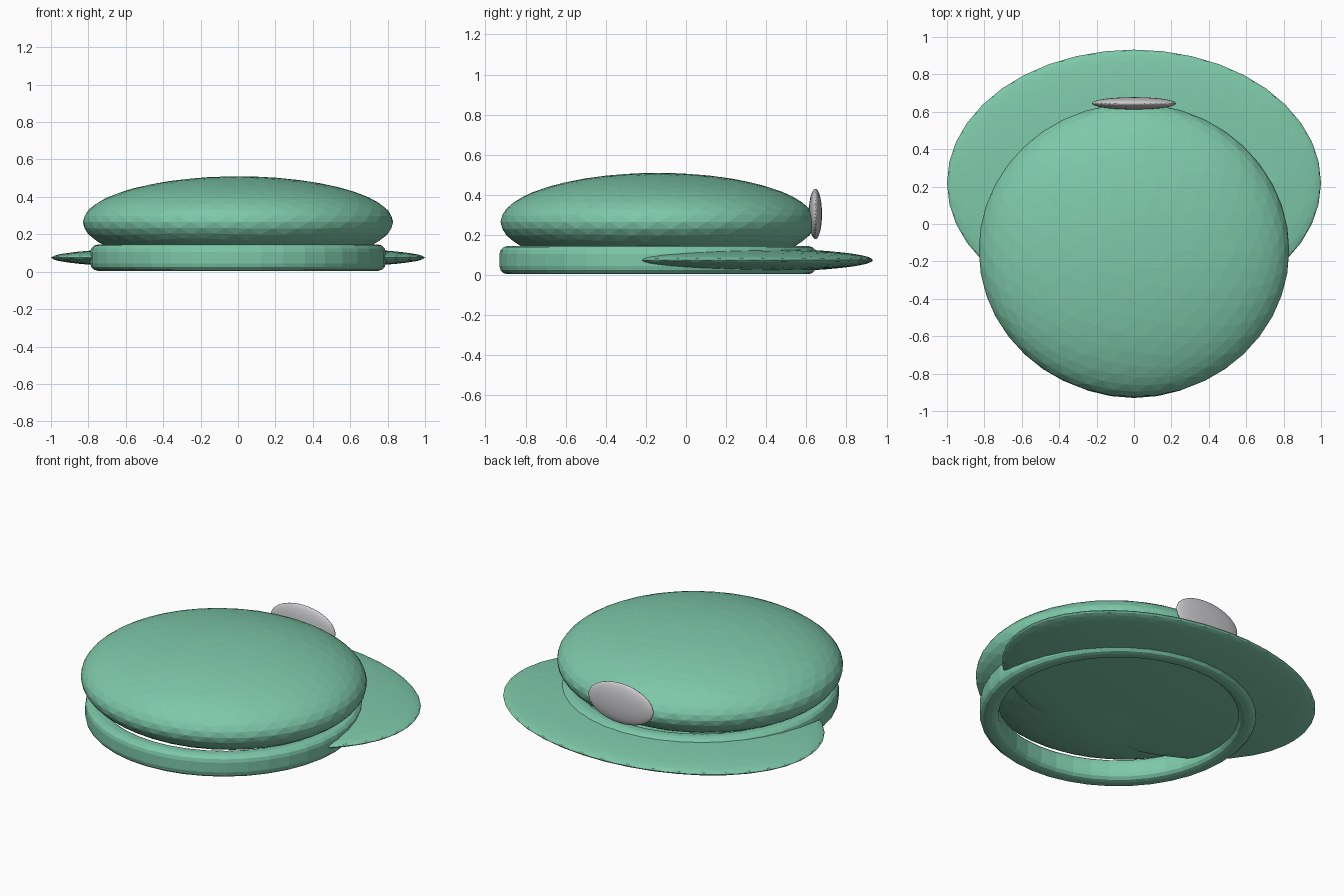
import bpy
import bmesh
import math

if "Cube" in bpy.data.objects:
    bpy.data.objects.remove(bpy.data.objects["Cube"])


def make_material(name, rgb):
    mat = bpy.data.materials.new(name)
    mat.use_nodes = True
    mat.diffuse_color = (*rgb, 1)
    mat.node_tree.nodes["Principled BSDF"].inputs["Base Color"].default_value = (*rgb, 1)
    return mat


def add_object(name, bm, mat, location):
    mesh = bpy.data.meshes.new(name)
    bm.to_mesh(mesh)
    bm.free()
    mesh.materials.append(mat)
    obj = bpy.data.objects.new(name, mesh)
    obj.location = location
    bpy.context.collection.objects.link(obj)
    return obj


def ellipsoid(name, location, radii, mat):
    bm = bmesh.new()
    bmesh.ops.create_icosphere(bm, subdivisions=4, radius=1)
    bmesh.ops.scale(bm, vec=radii, verts=bm.verts)
    return add_object(name, bm, mat, location)


def rounded_ring(name, location, radius, half_width, half_height, bevel, mat, segments=40):
    # Rounded rectangle cross-section, swept around z
    profile = []
    for corner, (sx, sz) in enumerate([(1, 1), (-1, 1), (-1, -1), (1, -1)]):
        for step in range(4):
            a = math.radians(90 * corner + 30 * step)
            profile.append((radius + sx * (half_width - bevel) + bevel * math.cos(a),
                            sz * (half_height - bevel) + bevel * math.sin(a)))
    bm = bmesh.new()
    loops = []
    for i in range(segments):
        t = math.tau * i / segments
        loops.append([bm.verts.new((r * math.cos(t), r * math.sin(t), z)) for r, z in profile])
    count = len(profile)
    for i in range(segments):
        here, after = loops[i], loops[(i + 1) % segments]
        for j in range(count):
            k = (j + 1) % count
            bm.faces.new((here[j], after[j], after[k], here[k]))
    bmesh.ops.recalc_face_normals(bm, faces=bm.faces)
    return add_object(name, bm, mat, location)


green = make_material("soft green", (0.205, 0.58, 0.395))
silver = make_material("silver grey", (0.60, 0.59, 0.61))

# Cap body
ellipsoid("crown", (0, -0.14, 0.265), (0.83, 0.785, 0.245), green)
rounded_ring("head_band", (0, -0.14, 0.075), 0.735, 0.055, 0.07, 0.04, green)

# Brim and badge
ellipsoid("visor", (0, 0.22, 0.075), (1.0, 0.712, 0.062), green)
ellipsoid("badge", (0, 0.645, 0.305), (0.225, 0.033, 0.125), silver)
